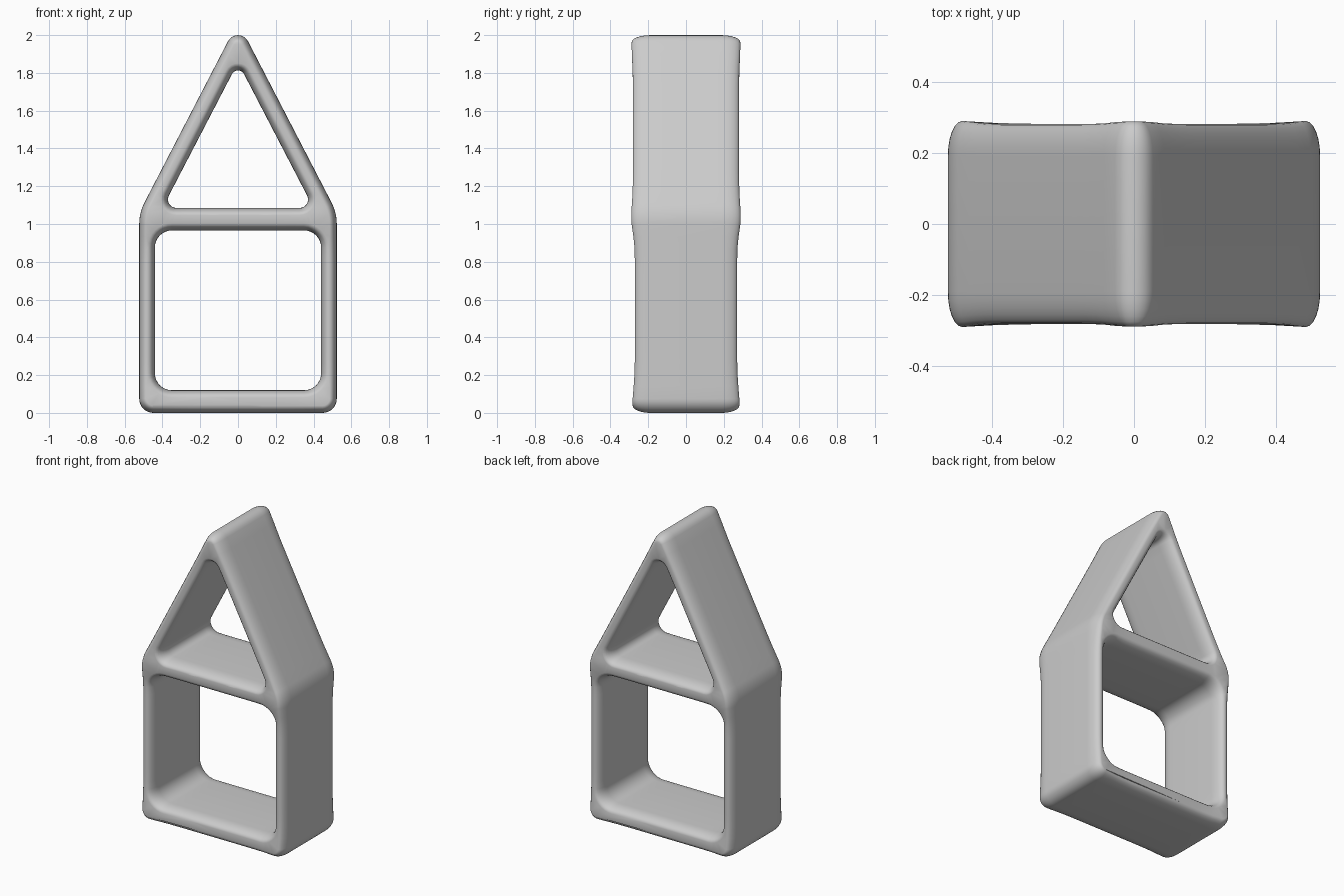
import bpy, bmesh, math
from mathutils import Vector

cube = bpy.data.objects.get("Cube")
if cube:
    bpy.data.objects.remove(cube, do_unlink=True)

EDGE = 0.038    # edge rounding across the wall
CORE = 0.19     # half depth of the flat part of each wall
STEPS = 6       # rings per rounded edge

# Corners as (x, z, radius), anticlockwise
OUTER = [(-0.523, 0, 0.075), (0.523, 0, 0.075), (0.523, 1.06, 0.25),
         (0, 2.07, 0.06), (-0.523, 1.06, 0.25)]
ROOM = [(-0.44, 0.12, 0.09), (0.44, 0.12, 0.09),
        (0.44, 0.966, 0.09), (-0.44, 0.966, 0.09)]
ATTIC = [(-0.4, 1.085, 0.045), (0.4, 1.085, 0.045), (0, 1.855, 0.036)]
JOINTS = [Vector(p) for p in ((-0.48, 0.05), (0.48, 0.05), (-0.47, 1.04),
                              (0.47, 1.04), (0, 1.93))]


def rounded_outline(corners, arc=8, straight=14):
    """Points and outward normals of a polygon with rounded corners."""
    n = len(corners)
    pts = [Vector(c[:2]) for c in corners]
    normals = []
    for i in range(n):
        d = (pts[(i + 1) % n] - pts[i]).normalized()
        normals.append(Vector((d.y, -d.x)))
    arcs = []
    for i in range(n):
        n1, n2, r = normals[i - 1], normals[i], corners[i][2]
        centre = pts[i] - (n1 + n2) * (r / (1 + n1.dot(n2)))
        turn = n1.angle(n2)
        steps = []
        for k in range(arc + 1):
            t = k / arc
            nn = (n1 * math.sin((1 - t) * turn) + n2 * math.sin(t * turn)) / math.sin(turn)
            steps.append((centre + nn * r, nn))
        arcs.append(steps)
    out = []
    for i in range(n):
        out += arcs[i]
        a, b = arcs[i][-1][0], arcs[(i + 1) % n][0][0]
        out += [(a.lerp(b, k / straight), normals[i]) for k in range(1, straight)]
    return out


def half_depth(p):
    """Walls swell slightly where they meet."""
    near = min((p - j).length for j in JOINTS)
    roof = min(max((p.y - 0.9) / 0.1, 0), 1)
    return 0.271 + 0.01 * roof + (0.014 - 0.004 * roof) * math.exp(-(near / 0.11) ** 2)


def add_wall(bm, corners, direction):
    """Wall surface with rounded edges; returns front and back rim edges."""
    outline = rounded_outline(corners)
    levels = [(-1, k) for k in range(STEPS, -1, -1)] + [(1, k) for k in range(STEPS + 1)]
    rings = []
    for side, k in levels:
        a = math.pi / 2 * k / STEPS
        ring = []
        for p, nn in outline:
            q = p + nn * direction * EDGE * (1 - math.cos(a))
            y = side * (CORE + (half_depth(p) - CORE) * math.sin(a))
            ring.append(bm.verts.new((q.x, y, q.y)))
        rings.append(ring)
    n = len(outline)
    for r1, r2 in zip(rings, rings[1:]):
        for i in range(n):
            j = (i + 1) % n
            bm.faces.new((r1[i], r1[j], r2[j], r2[i]))
    return [[bm.edges.get((r[i], r[(i + 1) % n])) for i in range(n)]
            for r in (rings[0], rings[-1])]


# House frame: outer shell plus two openings
bm = bmesh.new()
rims = [add_wall(bm, OUTER, -1), add_wall(bm, ROOM, 1), add_wall(bm, ATTIC, 1)]
for side, y in ((0, -1), (1, 1)):
    edges = [e for rim in rims for e in rim[side]]
    bmesh.ops.triangle_fill(bm, edges=edges, use_beauty=True, normal=(0, y, 0))
bmesh.ops.recalc_face_normals(bm, faces=bm.faces)
mesh = bpy.data.meshes.new("house_frame")
bm.to_mesh(mesh)
bm.free()
frame = bpy.data.objects.new("house_frame", mesh)
bpy.context.collection.objects.link(frame)

# Single grey material
grey = bpy.data.materials.new("light_grey")
grey.use_nodes = True
grey.diffuse_color = (0.6, 0.6, 0.6, 1)
grey.node_tree.nodes["Principled BSDF"].inputs["Base Color"].default_value = (0.6, 0.6, 0.6, 1)
mesh.materials.append(grey)

bpy.context.view_layer.objects.active = frame
frame.select_set(True)
bpy.ops.object.shade_smooth_by_angle(angle=math.radians(40))
